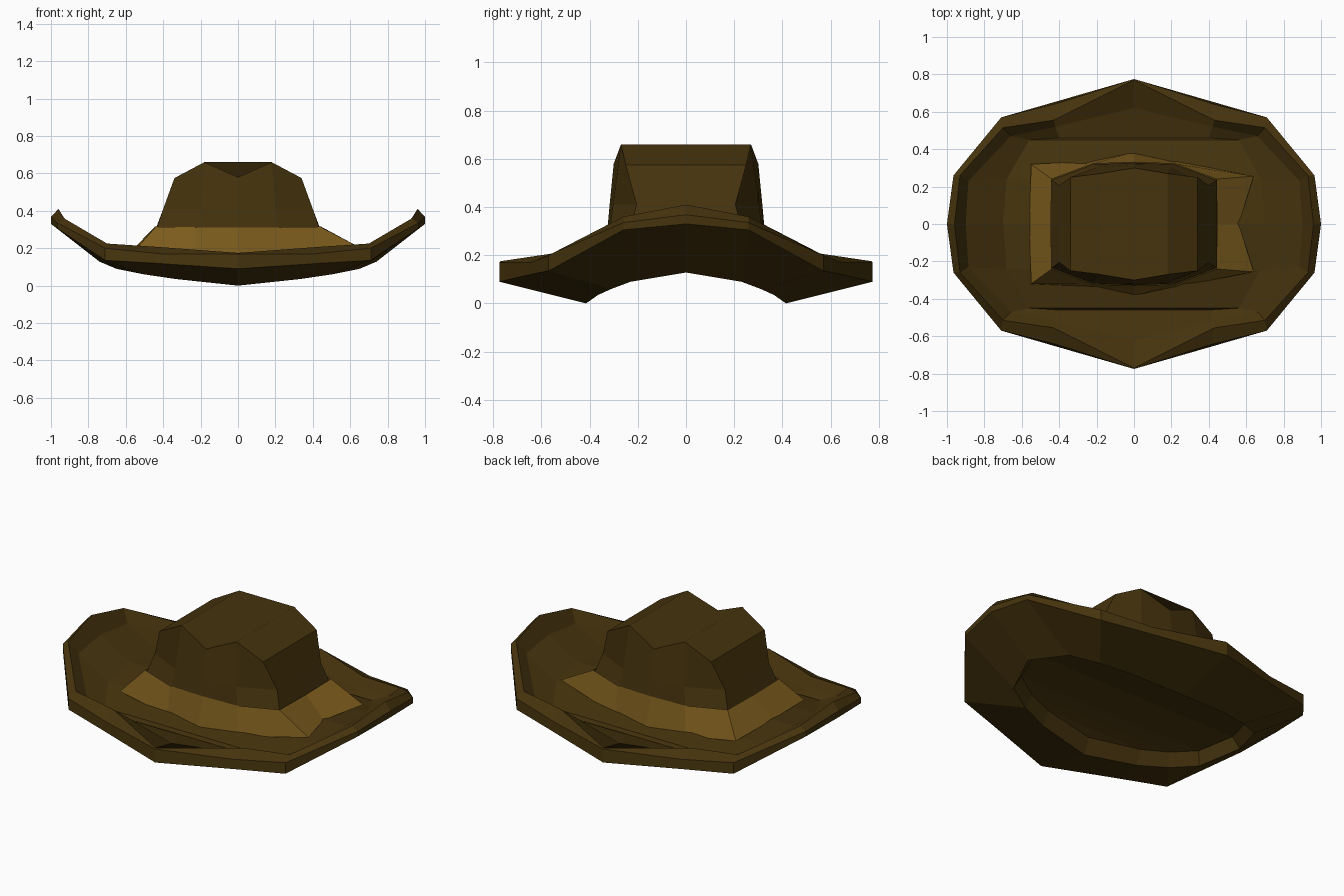
import bpy, bmesh

if "Cube" in bpy.data.objects:
    bpy.data.objects.remove(bpy.data.objects["Cube"])


def material(name, rgb):
    m = bpy.data.materials.new(name)
    m.diffuse_color = (*rgb, 1)
    m.use_nodes = True
    m.node_tree.nodes["Principled BSDF"].inputs["Base Color"].default_value = m.diffuse_color
    return m


felt = material("brown_felt", (0.06, 0.033, 0.004))
leather = material("tan_band", (0.2, 0.105, 0.012))


def full_ring(q):
    """Mirror a quarter outline (+y round to +x) into a closed loop."""
    half = q + [(x, -y, z) for x, y, z in q[-2::-1]]
    return half + [(-x, y, z) for x, y, z in half[-2:0:-1]]


def loft(name, quarters, mat, caps=(), adjust=None):
    """Skin a stack of rings; caps are (ring number, list of index faces)."""
    bm = bmesh.new()
    rings = []
    for k, q in enumerate(quarters):
        pts = full_ring(q)
        if adjust:
            pts = [adjust(k, p) for p in pts]
        rings.append([bm.verts.new(p) for p in pts])
    n = len(rings[0])
    for a, b in zip(rings, rings[1:]):
        for i in range(n):
            j = (i + 1) % n
            bm.faces.new((a[i], a[j], b[j], b[i]))
    for k, faces in caps:
        for f in faces:
            bm.faces.new([rings[k][i] for i in f])
    bmesh.ops.recalc_face_normals(bm, faces=bm.faces)
    me = bpy.data.meshes.new(name)
    bm.to_mesh(me)
    bm.free()
    me.materials.append(mat)
    ob = bpy.data.objects.new(name, me)
    bpy.context.collection.objects.link(ob)
    return ob


# Brim: floor, dished slope, raised rim, outer edge, underside, recess
across = [[0, 1, 15]] + [[i, i + 1, 15 - i, 16 - i] for i in range(1, 7)] + [[7, 8, 9]]
loft("brim", [
    [(0, .46, .12), (.40, .46, .12), (.56, .45, .14), (.68, .24, .18), (.70, 0, .20)],
    [(0, .62, .145), (.42, .52, .15), (.66, .47, .185), (.885, .23, .29), (.90, 0, .31)],
    [(0, .77, .175), (.43, .555, .207), (.70, .515, .225), (.93, .26, .36), (.96, 0, .41)],
    [(0, .775, .17), (.41, .645, .17), (.71, .57, .20), (.965, .26, .335), (1, 0, .368)],
    [(0, .775, .09), (.45, .645, .12), (.71, .57, .135), (.965, .26, .305), (1, 0, .33)],
    [(0, .415, 0), (.33, .365, .035), (.50, .31, .06), (.65, .23, .09), (.74, 0, .128)],
    [(0, .375, .09), (.32, .33, .115), (.48, .28, .135), (.62, .20, .16), (.69, 0, .185)],
], felt, caps=[(0, across), (6, across)])

# Crown: pinched ends, top dented at front and back
dent = [[0, 1, 5, 6, 7, 11], [1, 2, 3, 4, 5], [7, 8, 9, 10, 11]]
loft("crown", [
    [(0, .30, .58), (.18, .27, .66), (.34, .25, .575), (.34, 0, .575)],
    [(0, .317, .41), (.20, .303, .41), (.40, .205, .41), (.40, 0, .41)],
    [(0, .328, .29), (.22, .318, .29), (.44, .235, .29), (.445, 0, .29)],
], felt, caps=[(0, dent)])


# Band: flared strip round the crown base, a little longer on the right
def stretch_right(k, p):
    x, y, z = p
    if k == 1 and x > .5 and y:
        return (x + .09, y * .8, z + .02)
    return p


loft("hat_band", [
    [(0, .33, .312), (.22, .322, .312), (.44, .24, .315), (.445, 0, .315)],
    [(0, .385, .13), (.23, .335, .14), (.55, .32, .19), (.56, 0, .195)],
], leather, adjust=stretch_right)
